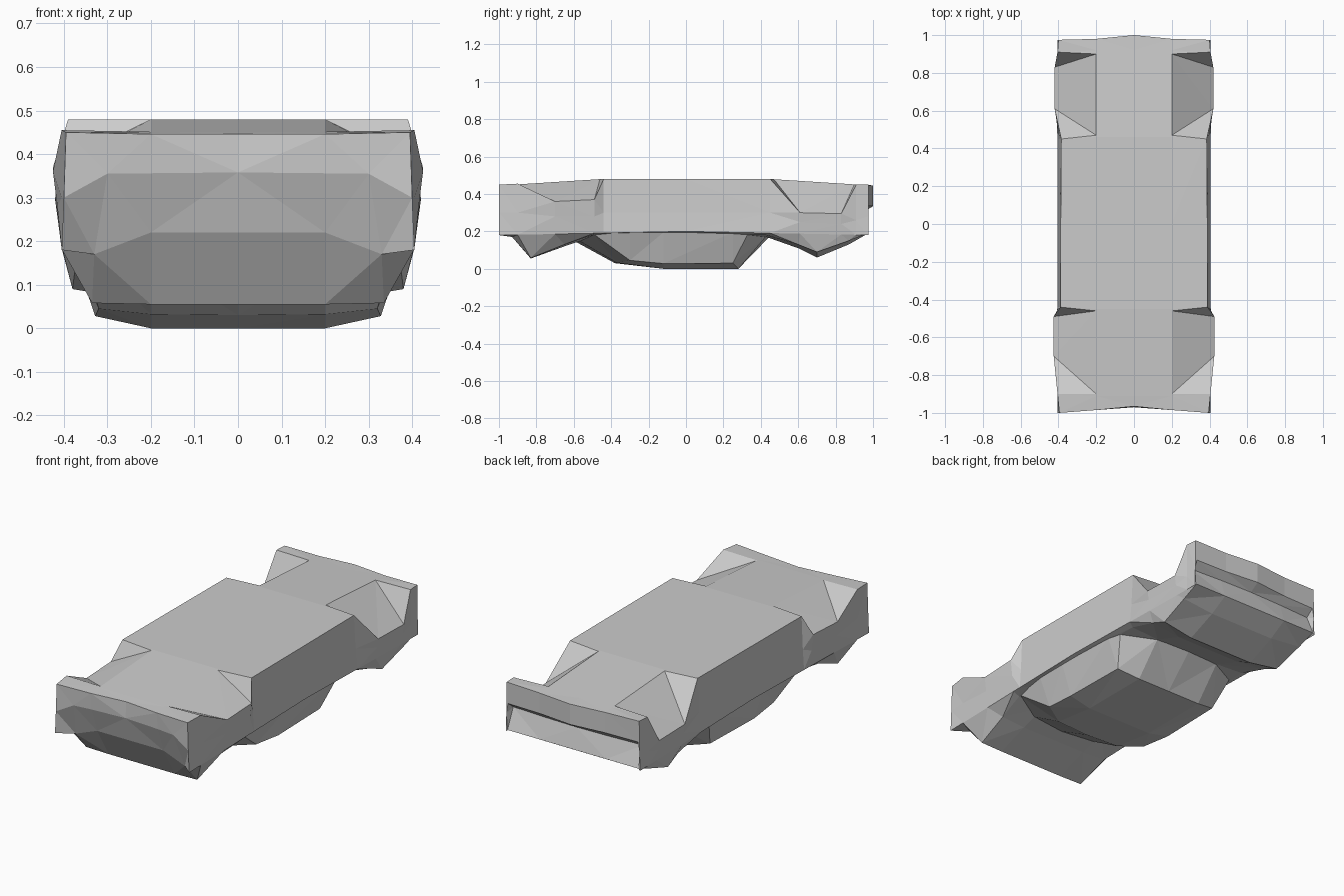
import bpy, bmesh

cube = bpy.data.objects.get("Cube")
if cube:
    bpy.data.objects.remove(cube)

grey = bpy.data.materials.new("plain_grey")
grey.use_nodes = True
COLOUR = (0.6, 0.6, 0.6, 1)
grey.diffuse_color = COLOUR
grey.node_tree.nodes["Principled BSDF"].inputs["Base Color"].default_value = COLOUR


def strip(bm, a, b):
    """Join two equally long rows of vertices with quads."""
    for i in range(len(a) - 1):
        bm.faces.new((a[i], a[i + 1], b[i + 1], b[i]))


def row(bm, points):
    return [bm.verts.new(p) for p in points]


def finish(bm, name):
    """Mirror the half across x, weld it, triangulate and shade flat."""
    geom = bm.verts[:] + bm.edges[:] + bm.faces[:]
    copy = bmesh.ops.duplicate(bm, geom=geom)["geom"]
    for v in copy:
        if isinstance(v, bmesh.types.BMVert):
            v.co.x *= -1
    bmesh.ops.remove_doubles(bm, verts=bm.verts[:], dist=0.0005)
    bmesh.ops.triangulate(bm, faces=bm.faces[:])
    bmesh.ops.recalc_face_normals(bm, faces=bm.faces[:])
    mesh = bpy.data.meshes.new(name)
    bm.to_mesh(mesh)
    bm.free()
    mesh.materials.append(grey)
    obj = bpy.data.objects.new(name, mesh)
    bpy.context.collection.objects.link(obj)
    return obj


def floor_z(y):
    return 0.48 - 0.03 * max(0, abs(y) - 0.45) / 0.47


# Overturned car shell: floor on top, wheel wells, sides, bonnet and boot humps
# floor y, side y, side x, side z, crease z, hump x, hump y, hump z, middle z
STATIONS = [
    (-.985, -1, .395, .45, .3, .33, -.93, .17, .22),
    (-.91, -.9, .405, .455, .3, .335, -.83, .058, .055),
    (-.9, -.7, .425, .36, .28, .345, -.65, .13, .12),
    (-.46, -.49, .425, .37, .28, .36, -.5, .18, .17),
    (-.45, -.44, .39, .48, .3, .37, -.4, .19, .18),
    (0, 0, .388, .48, .3, .37, 0, .19, .18),
    (.46, .45, .385, .48, .3, .37, .43, .18, .17),
    (.47, .61, .42, .3, .25, .375, .6, .13, .11),
    (.9, .83, .42, .295, .24, .38, .7, .09, .06),
    (.92, .91, .405, .45, .26, .39, .87, .15, .13),
    (.98, .975, .4, .45, .28, .395, .975, .19, .19),
]
bm = bmesh.new()
rings = []
for ty, sy, sx, sz, mz, lx, ly, lz, cz in STATIONS:
    bow = 0.02 if abs(ty) > 0.95 else 0
    top = floor_z(ty)
    belt = 0.2 - 0.02 * abs(sy)
    rings.append(row(bm, [
        (0, ty + bow, top), (.2, ty, top), (sx, sy, sz),
        ((sx + .405) / 2, sy, mz), (.405, sy, belt),
        (lx, ly, lz), (.2, ly, cz), (0, ly, cz)]))
for a, b in zip(rings, rings[1:]):
    strip(bm, a, b)


def cap(ring, rows):
    """Close an end with horizontal bands and a fill at the corner."""
    bands = [ring[:3]] + [row(bm, r) for r in rows] + [ring[7:4:-1]]
    for a, b in zip(bands, bands[1:]):
        strip(bm, a, b)
    bm.faces.new(ring[2:6] + [b[2] for b in bands[-2:0:-1]])


# Front lip above the sloping nose, rear bumper bar above a groove
cap(rings[0], [[(0, -.97, .358), (.2, -.98, .356), (.3, -.99, .355)]])
cap(rings[-1], [[(0, 1, .335), (.2, .98, .335), (.392, .975, .335)],
                [(0, .945, .3), (.2, .94, .3), (.392, .93, .3)]])
finish(bm, "car_body")

# Cabin: centre, inner, pillar and sill points of each cross row
CABIN = [
    [(0, -.6, .15), (.2, -.58, .155), (.36, -.5, .19), (.385, -.5, .195)],
    [(0, -.38, .03), (.2, -.37, .032), (.32, -.3, .045), (.385, -.3, .195)],
    [(0, -.12, 0), (.2, -.12, 0), (.328, -.12, .028), (.385, -.12, .195)],
    [(0, .28, 0), (.2, .28, 0), (.32, .25, .03), (.385, .25, .195)],
    [(0, .45, .175), (.2, .43, .175), (.37, .33, .185), (.385, .33, .195)],
]
bm = bmesh.new()
lines = [row(bm, r) for r in CABIN]
for a, b in zip(lines, lines[1:]):
    strip(bm, a, b)
finish(bm, "cabin")
